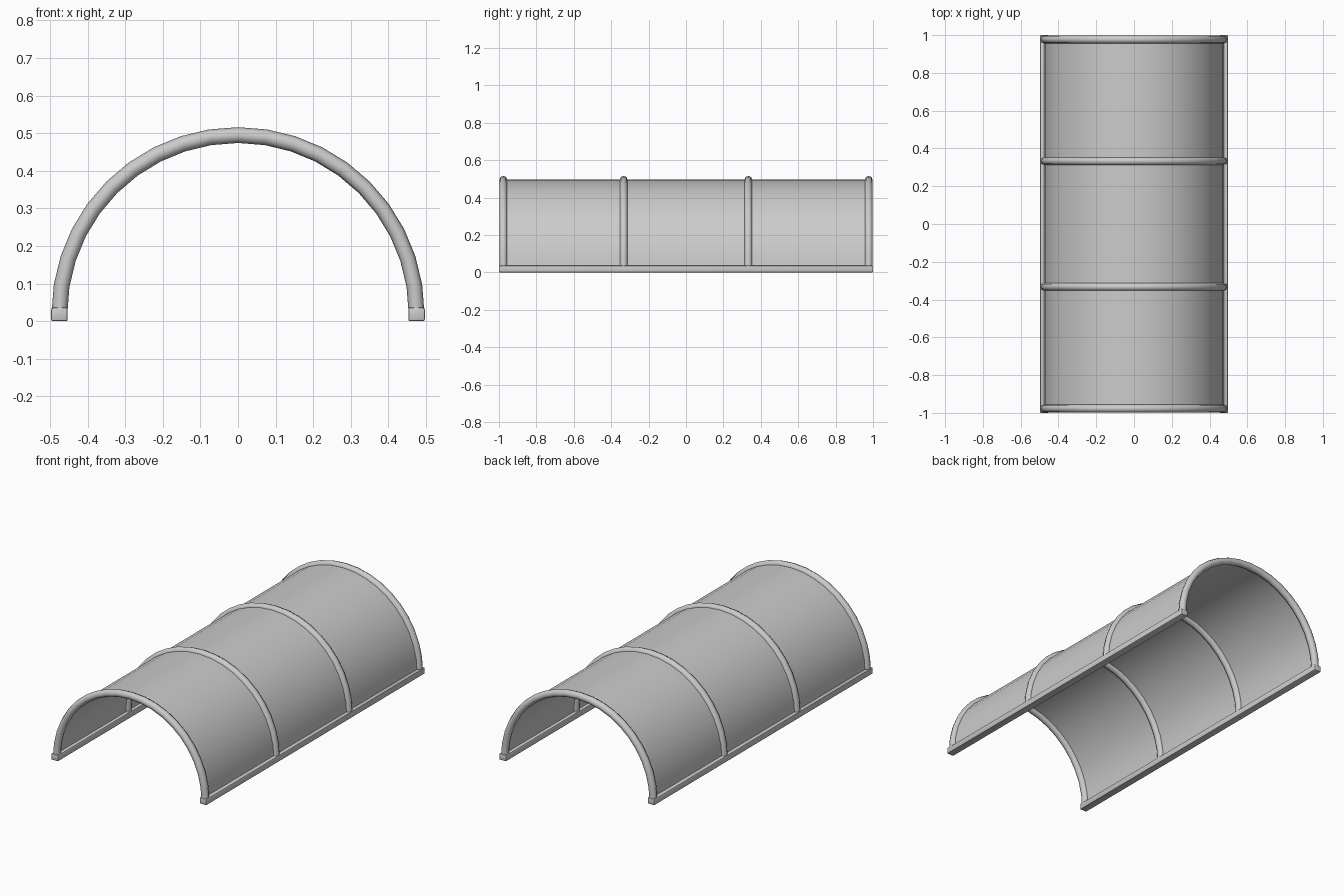
import bpy, bmesh
from math import sin, cos, pi

cube = bpy.data.objects.get("Cube")
if cube:
    bpy.data.objects.remove(cube, do_unlink=True)

RADIUS, BASE, TUBE, STEPS = 0.475, 0.02, 0.021, 20

grey = bpy.data.materials.new("plain grey")
grey.use_nodes = True
grey.diffuse_color = (0.6, 0.6, 0.6, 1)
grey.node_tree.nodes["Principled BSDF"].inputs["Base Color"].default_value = (0.6, 0.6, 0.6, 1)


def finish(bm, name, angle):
    bmesh.ops.recalc_face_normals(bm, faces=bm.faces)
    mesh = bpy.data.meshes.new(name)
    bm.to_mesh(mesh)
    bm.free()
    mesh.materials.append(grey)
    obj = bpy.data.objects.new(name, mesh)
    bpy.context.collection.objects.link(obj)
    bpy.ops.object.select_all(action="DESELECT")
    obj.select_set(True)
    bpy.context.view_layer.objects.active = obj
    bpy.ops.object.shade_smooth_by_angle(angle=angle)
    return obj


def arch(name, profile, closed, angle):
    """Sweep a (radial offset, y) profile over a half circle."""
    bm = bmesh.new()
    rings = []
    for i in range(STEPS + 1):
        a = pi * i / STEPS
        rings.append([bm.verts.new(((RADIUS + r) * cos(a), y, BASE + (RADIUS + r) * sin(a)))
                      for r, y in profile])
    n = len(profile)
    for a, b in zip(rings, rings[1:]):
        for j in range(n if closed else n - 1):
            k = (j + 1) % n
            bm.faces.new((a[j], a[k], b[k], b[j]))
    if closed:
        bm.faces.new(rings[0])
        bm.faces.new(rings[-1])
    return finish(bm, name, angle)


# Thin curved cover
arch("cover", [(-0.002, -0.978), (0.002, -0.978), (0.002, 0.978), (-0.002, 0.978)], True, pi / 6)

# Four round hoops
for name, y in (("front_hoop", -0.977), ("front_middle_hoop", -0.333),
                ("back_middle_hoop", 0.333), ("back_hoop", 0.977)):
    circle = [(TUBE * cos(j * pi / 4), y + TUBE * sin(j * pi / 4)) for j in range(8)]
    arch(name, circle, True, pi / 3)

# Two ground rails with softened edges
for name, side in (("left_rail", 1), ("right_rail", -1)):
    bm = bmesh.new()
    bmesh.ops.create_cube(bm, size=1)
    for v in bm.verts:
        v.co = (side * RADIUS + v.co.x * 0.044, v.co.y * 2, 0.018 + v.co.z * 0.036)
    bmesh.ops.bevel(bm, geom=bm.edges[:], offset=0.005, segments=2, affect="EDGES", profile=0.5)
    finish(bm, name, pi / 6)
